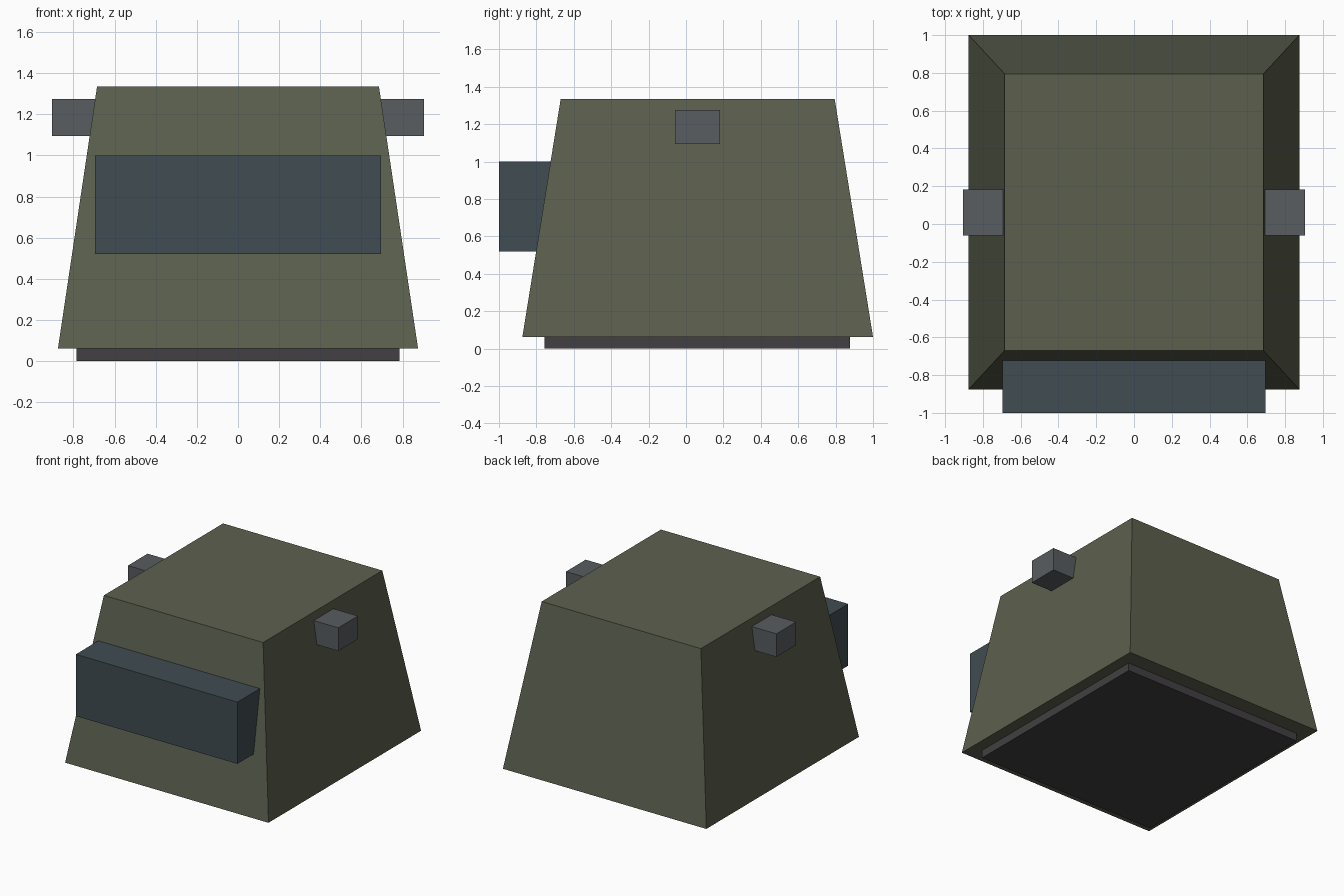
import bpy, bmesh

if "Cube" in bpy.data.objects:
    bpy.data.objects.remove(bpy.data.objects["Cube"])


def material(name, rgb):
    m = bpy.data.materials.new(name)
    m.diffuse_color = (*rgb, 1)
    m.use_nodes = True
    m.node_tree.nodes["Principled BSDF"].inputs["Base Color"].default_value = m.diffuse_color
    return m


def block(name, bottom, top, z0, z1, mat):
    """Box or frustum; bottom and top are (x0, x1, y0, y1) rectangles."""
    bm = bmesh.new()
    bmesh.ops.create_cube(bm, size=2)
    for v in bm.verts:
        x0, x1, y0, y1 = top if v.co.z > 0 else bottom
        v.co = (x1 if v.co.x > 0 else x0,
                y1 if v.co.y > 0 else y0,
                z1 if v.co.z > 0 else z0)
    mesh = bpy.data.meshes.new(name)
    bm.to_mesh(mesh)
    bm.free()
    mesh.materials.append(mat)
    ob = bpy.data.objects.new(name, mesh)
    bpy.context.collection.objects.link(ob)
    return ob


olive = material("olive", (0.107, 0.117, 0.076))
slate = material("slate", (0.051, 0.072, 0.084))
steel = material("steel", (0.098, 0.109, 0.119))
dark = material("dark", (0.054, 0.051, 0.054))

# Recessed foot plate
foot = (-0.785, 0.785, -0.757, 0.877)
block("base_plate", foot, foot, 0, 0.062, dark)

# Tapered main shell
block("shell", (-0.875, 0.875, -0.875, 1.0),
      (-0.685, 0.685, -0.67, 0.795), 0.062, 1.335, olive)

# Front viewing band
band = (-0.695, 0.695, -1.0, -0.7)
block("visor", band, band, 0.52, 1.0, slate)

# Side blocks, mirrored left to right
lug = (0.665, 0.905, -0.06, 0.182)
side = block("side_blocks", lug, lug, 1.095, 1.275, steel)
side.modifiers.new("Mirror", 'MIRROR')
